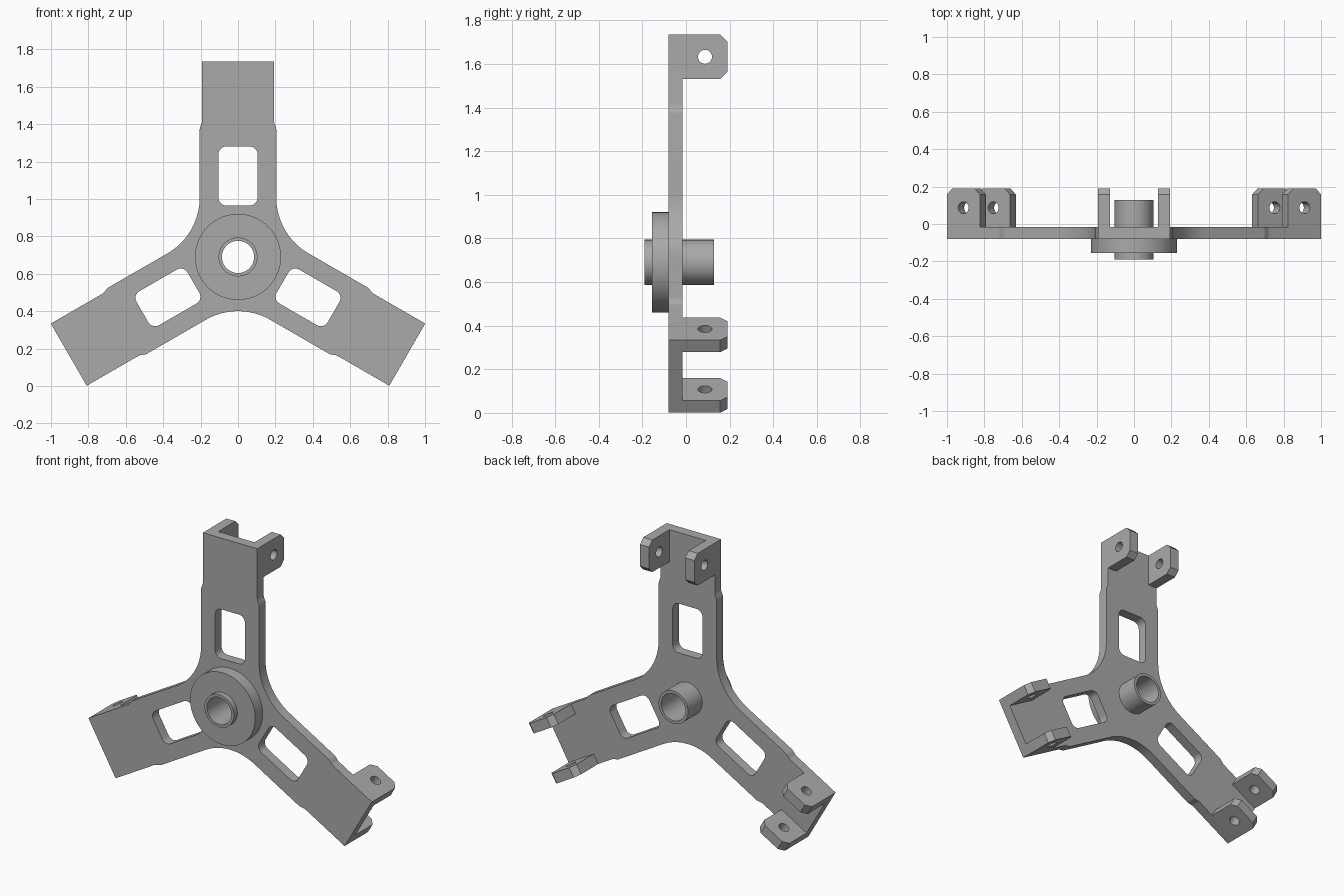
import bpy
import bmesh
from math import sin, cos, pi, radians
from mathutils import Matrix, Vector

if "Cube" in bpy.data.objects:
    bpy.data.objects.remove(bpy.data.objects["Cube"])

HUB_Z = 0.69                      # height of the hub axis
PLATE = (-0.08, -0.016)           # front and back of the plate
ARM_END, END_W, ARM_W = 1.045, 0.192, 0.205
LUG_T = 0.064

metal = bpy.data.materials.new("grey metal")
metal.use_nodes = True
grey = (0.40, 0.40, 0.40, 1)
metal.diffuse_color = grey
metal.node_tree.nodes["Principled BSDF"].inputs["Base Color"].default_value = grey


def arc(cx, cy, r, a0, a1, n):
    return [(cx + r * cos(radians(a0 + (a1 - a0) * i / n)),
             cy + r * sin(radians(a0 + (a1 - a0) * i / n))) for i in range(n + 1)]


def circle(r, n=64, cx=0, cy=0):
    return arc(cx, cy, r, 0, 360, n)[:-1]


def rounded_rect(x, y0, y1, r):
    corners = ((x, y1, 0), (-x, y1, 90), (-x, y0, 180), (x, y0, 270))
    points = []
    for cx, cy, a in corners:
        px = cx - r if cx > 0 else cx + r
        py = cy - r if cy == y1 else cy + r
        points += arc(px, py, r, a, a + 90, 8)
    return points


def turn(points, k):
    """Rotate a loop clockwise by k thirds of a turn."""
    m = Matrix.Rotation(-k * 2 * pi / 3, 2)
    return [tuple(m @ Vector(p)) for p in points]


def slab(name, loops, thickness, matrix):
    """Extrude an outline with holes into a solid."""
    curve = bpy.data.curves.new(name + " outline", "CURVE")
    curve.dimensions = "2D"
    curve.fill_mode = "BOTH"
    curve.extrude = thickness / 2
    for loop in loops:
        spline = curve.splines.new("POLY")
        spline.points.add(len(loop) - 1)
        for point, (x, y) in zip(spline.points, loop):
            point.co = (x, y, 0, 1)
        spline.use_cyclic_u = True
    helper = bpy.data.objects.new(name + " outline", curve)
    mesh = helper.to_mesh().copy()
    helper.to_mesh_clear()
    bpy.data.objects.remove(helper)
    bpy.data.curves.remove(curve)

    mesh.name = name
    bm = bmesh.new()
    bm.from_mesh(mesh)
    bmesh.ops.remove_doubles(bm, verts=bm.verts, dist=0.0001)
    bmesh.ops.recalc_face_normals(bm, faces=bm.faces)
    bm.to_mesh(mesh)
    bm.free()
    mesh.transform(matrix)
    mesh.shade_smooth()
    mesh.set_sharp_from_angle(angle=radians(30))
    mesh.materials.clear()
    mesh.materials.append(metal)
    obj = bpy.data.objects.new(name, mesh)
    bpy.context.collection.objects.link(obj)
    return obj


def facing_front(y0, y1):
    return Matrix.Translation((0, (y0 + y1) / 2, HUB_Z)) @ Matrix.Rotation(pi / 2, 4, "X")


# Three-armed plate: stepped arm sides joined by fillets, with a window per arm
fillet_r = 0.344
fillet_x = ARM_W + fillet_r
fillet = arc(fillet_x, fillet_x / 3 ** 0.5, fillet_r, 180, 240, 20)
step = [(END_W, 0.727)]
for i in range(1, 8):
    t = i / 8
    step.append((END_W + (ARM_W - END_W) * (3 - 2 * t) * t * t, 0.727 - 0.047 * t))
side = [(END_W, ARM_END)] + step + [(ARM_W, 0.68)] + fillet
outline, windows = [], []
for k in range(3):
    outline += turn([(-END_W, ARM_END)] + side, k)
    # the far side of the next arm, from its fillet up to its step
    far = [(-x, y) for x, y in reversed(step + [(ARM_W, 0.68)])]
    outline += turn(far, k + 1)
    windows.append(turn(rounded_rect(0.105, 0.275, 0.59, 0.042), k))
slab("arm_plate", [outline, circle(0.1)] + windows,
     PLATE[1] - PLATE[0], facing_front(*PLATE))

# Hub flange and bearing tube
slab("hub_flange", [circle(0.23, 96), circle(0.1)],
     0.075, facing_front(-0.155, PLATE[0]))
slab("hub_tube", [circle(0.104), circle(0.086)], 0.318, facing_front(-0.19, 0.128))

# Pairs of chamfered lugs with pin holes on the back of every arm end
y0, y1, r0, c = PLATE[1], 0.19, 0.84, 0.033
lug = [(y0, r0), (y1 - c, r0), (y1, r0 + c),
       (y1, ARM_END - c), (y1 - c, ARM_END), (y0, ARM_END)]
pin = circle(0.032, 32, 0.087, (r0 + ARM_END) / 2)
sideways = Matrix(((0, 0, 1, 0), (1, 0, 0, 0), (0, 1, 0, 0), (0, 0, 0, 1)))
for k, arm in enumerate(("top", "left", "right")):
    for s, edge in ((-1, "a"), (1, "b")):
        place = (Matrix.Translation((0, 0, HUB_Z))
                 @ Matrix.Rotation(k * 2 * pi / 3, 4, "Y")
                 @ Matrix.Translation((s * (END_W - LUG_T / 2), 0, 0)) @ sideways)
        slab(f"{arm}_lug_{edge}", [lug, pin], LUG_T, place)
